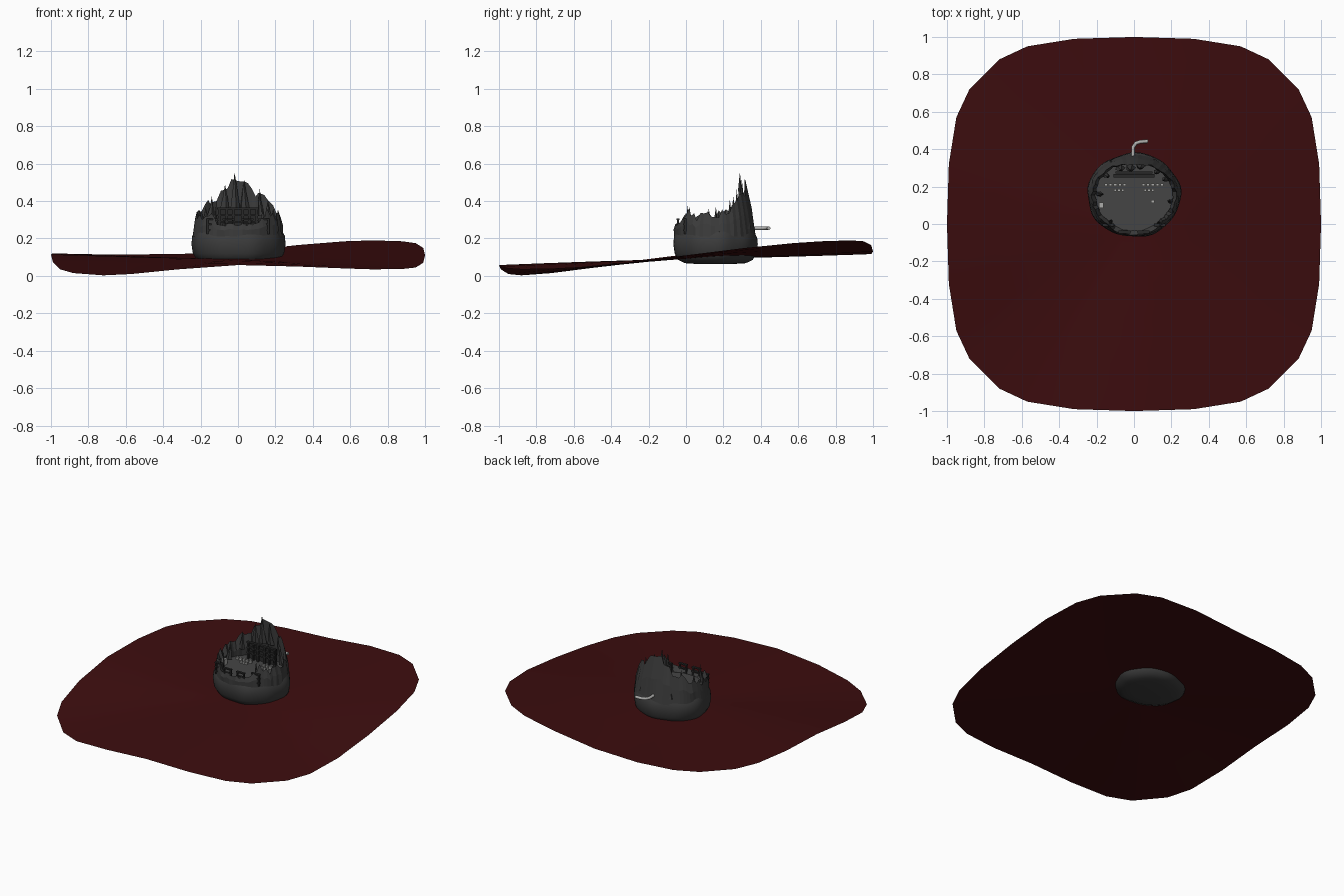
import bpy, bmesh, math, random
from mathutils import Vector

random.seed(4)
old = bpy.data.objects.get("Cube")
if old:
    bpy.data.objects.remove(old, do_unlink=True)


def material(name, rgb):
    m = bpy.data.materials.new(name)
    m.use_nodes = True
    m.diffuse_color = (*rgb, 1)
    m.node_tree.nodes["Principled BSDF"].inputs["Base Color"].default_value = (*rgb, 1)
    return m


RED = material("dark_red", (.046, .004, .0045))
ROCK = material("charcoal_rock", (.045, .045, .045))
DARK = material("dark_timber", (.022, .022, .022))
FLOOR = material("floor_grey", (.06, .06, .06))
PALE = material("pale_grey", (.42, .42, .41))
CY = .155  # island centre along y


def finish(bm, name, mat, smooth=None, recalc=True):
    if recalc:
        bmesh.ops.recalc_face_normals(bm, faces=bm.faces)
    me = bpy.data.meshes.new(name)
    bm.to_mesh(me)
    bm.free()
    ob = bpy.data.objects.new(name, me)
    bpy.context.collection.objects.link(ob)
    me.materials.append(mat)
    if smooth:
        bpy.ops.object.select_all(action="DESELECT")
        ob.select_set(True)
        bpy.context.view_layer.objects.active = ob
        bpy.ops.object.shade_smooth_by_angle(angle=math.radians(smooth))
    return ob


def skin(bm, rings, cap_start=False, cap_end=False):
    rows = [[bm.verts.new(p) for p in ring] for ring in rings]
    n = len(rows[0])
    for a, b in zip(rows, rows[1:]):
        for i in range(n):
            j = (i + 1) % n
            bm.faces.new((a[i], a[j], b[j], b[i]))
    if cap_start:
        bm.faces.new(rows[0][::-1])
    if cap_end:
        bm.faces.new(rows[-1])
    return rows


def box(bm, x, y, z, sx, sy, sz):
    for v in bmesh.ops.create_cube(bm, size=1)["verts"]:
        v.co = Vector((x + v.co.x * sx, y + v.co.y * sy, z + v.co.z * sz))


def lerp_keys(keys, t):
    for (a, u), (b, v) in zip(keys, keys[1:]):
        if a <= t <= b:
            return u + (v - u) * (t - a) / (b - a)
    return keys[-1][1]


# Ground sheet: rounded square with a warped rim
quarter = [(1, 0), (.99, .32), (.95, .57), (.88, .72), (.72, .88), (.57, .95), (.32, .99)]
outline = []
for k in range(4):
    for x, y in quarter:
        for _ in range(k):
            x, y = -y, x
        outline.append((x, y))
rim_z = [.11, .15, .175, .185, .19, .185, .165,
         .13, .117, .115, .115, .117, .12, .12,
         .115, .075, .035, .015, .003, .01, .035,
         .058, .05, .04, .035, .037, .045, .07]
bm = bmesh.new()
rings = [[(x * r, y * r, .09 + (z - .09) * r ** 1.3) for (x, y), z in zip(outline, rim_z)]
         for r in (.1, .3, .5, .75, 1)]
skin(bm, rings, cap_start=True)
bmesh.ops.recalc_face_normals(bm, faces=bm.faces)
if sum(f.normal.z for f in bm.faces) < 0:
    bmesh.ops.reverse_faces(bm, faces=bm.faces)
finish(bm, "ground_sheet", RED, 60, recalc=False)


# Island outline, slightly lumpy
def island(angle, scale, z, lump=0.0):
    s = scale * (1 + lump * (math.sin(5 * angle + 1) + .6 * math.sin(9 * angle)))
    return (.25 * s * math.cos(angle), CY + .225 * s * math.sin(angle), z)


N = 64
angles = [2 * math.pi * i / N for i in range(N)]

# Bulging rock base with a scalloped top edge
profile = [(.45, .064), (.72, .068), (.88, .085), (.97, .12), (1.0, .17), (.985, .21), (.94, .232), (.8, .238)]
bm = bmesh.new()
skin(bm, [[island(a, s, z + (.006 * math.sin(7 * a) if z > .2 else 0), .015) for a in angles]
          for s, z in profile], True, True)
finish(bm, "rock_base", ROCK, 50)

# Courtyard floor
bm = bmesh.new()
skin(bm, [[island(a, .86, z) for a in angles] for z in (.225, .246)], True, True)
finish(bm, "courtyard_floor", FLOOR)

# Jagged crater wall, tallest at the back
left_keys = [(0, .53), (12, .5), (20, .47), (28, .41), (33, .45), (48, .41), (62, .36), (85, .33),
             (120, .32), (136, .35), (150, .28), (180, .27)]
right_keys = [(0, .53), (14, .49), (30, .45), (38, .39), (48, .41), (60, .36), (85, .33),
              (125, .32), (140, .34), (152, .28), (180, .27)]
outer_low, outer_mid, crest, inner_mid, inner_low = [], [], [], [], []
for a in angles:
    off = (math.degrees(a) - 90 + 180) % 360 - 180
    h = lerp_keys(right_keys if off > 0 else left_keys, abs(off))
    h += random.uniform(-.025, .02) * (1 if abs(off) < 140 else .4)
    s = 1 - (h - .22) * .95
    mid = .22 + (h - .22) * .5
    outer_low.append(island(a, .97, .21))
    outer_mid.append(island(a, (.97 + s) / 2 + random.uniform(-.01, .035), mid))
    crest.append(island(a, s, h))
    inner_mid.append(island(a, (.86 + s) / 2 - .05 + random.uniform(-.02, .01), mid))
    inner_low.append(island(a, .83, .235))
bm = bmesh.new()
skin(bm, [outer_low, outer_mid, crest, inner_mid, inner_low])
finish(bm, "crater_wall", ROCK)

# Rock spires along the crest: x, y, foot, tip, radius
spires = [(-.02, .3, .36, .555, .035), (.035, .31, .36, .515, .03), (-.075, .3, .34, .49, .03),
          (-.15, .26, .3, .425, .025), (.125, .28, .32, .465, .022), (.17, .24, .28, .41, .025),
          (-.185, .16, .26, .37, .025), (.2, .12, .26, .36, .025), (-.13, .01, .25, .37, .02),
          (.14, .0, .25, .38, .02), (.0, .34, .26, .43, .035), (-.1, .33, .25, .4, .035),
          (.1, .33, .25, .4, .035)]
bm = bmesh.new()
for x, y, foot, tip, r in spires:
    d = Vector((x, y - CY, 0)).normalized() * .012
    ring = [(x + r * math.cos(k * math.tau / 5) * random.uniform(.7, 1.1),
             y + r * .55 * math.sin(k * math.tau / 5), foot) for k in range(5)]
    neck = [(x + (px - x) * .45 - d.x, y + (py - y) * .5 - d.y, foot + (tip - foot) * .55) for px, py, _ in ring]
    rows = skin(bm, [ring, neck], True)
    top = bm.verts.new((x - d.x, y - d.y, tip))
    for k in range(5):
        bm.faces.new((rows[-1][k], rows[-1][(k + 1) % 5], top))
finish(bm, "rock_spires", ROCK)

# Timber gatehouse against the back wall
bm = bmesh.new()
for x in (-.1, -.06, -.025, .025, .06, .1):
    box(bm, x, .255, .3, .012, .014, .12)
for z in (.29, .325, .36):
    box(bm, 0, .257, z, .22, .018, .009)
box(bm, 0, .275, .3, .2, .012, .11)
finish(bm, "back_gatehouse", DARK)

# Timber balconies around the front rim
bm = bmesh.new()
for deg in (232, 257, 283, 308):
    a = math.radians(deg)
    x, y, _ = island(a, .9, 0)
    for dx in (-.025, .025):
        box(bm, x + dx, y, .265, .009, .012, .08)
    for z in (.245, .275, .303):
        box(bm, x, y, z, .062, .016, .008)
finish(bm, "front_balconies", DARK)

# Pale tables and stools in the courtyard
bm = bmesh.new()
for side in (-1, 1):
    for i in range(5):
        box(bm, side * (.05 + i * .025), .21, .254, .017, .014, .016)
    for i in range(3):
        box(bm, side * (.06 + i * .02), .18, .253, .014, .012, .014)
box(bm, -.175, .1, .265, .025, .03, .04)
box(bm, .1, .12, .253, .018, .018, .014)
finish(bm, "courtyard_furniture", PALE)

# Bent drain pipe behind the island
path = [(-.005, .33), (-.005, .41), (.01, .432), (.035, .44), (.075, .442)]
curve = bpy.data.curves.new("drain_pipe", "CURVE")
curve.dimensions = "3D"
curve.bevel_depth = .01
curve.bevel_resolution = 2
curve.use_fill_caps = True
line = curve.splines.new("POLY")
line.points.add(len(path) - 1)
for p, (x, y) in zip(line.points, path):
    p.co = (x, y, .255, 1)
curve.materials.append(PALE)
bpy.context.collection.objects.link(bpy.data.objects.new("drain_pipe", curve))
